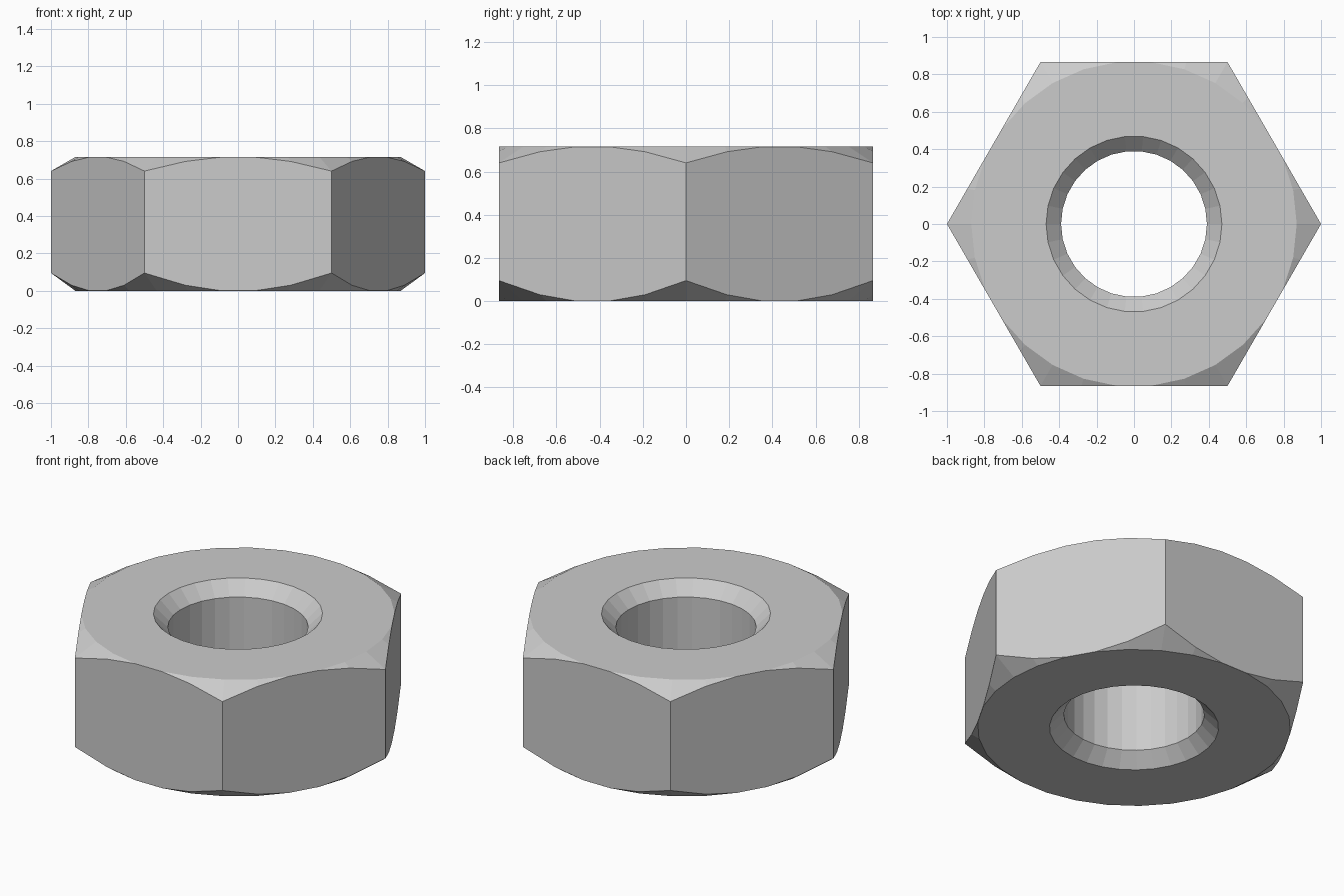
import bpy, bmesh
from math import radians, cos, sin
from mathutils import Vector

cube = bpy.data.objects.get("Cube")
if cube:
    bpy.data.objects.remove(cube, do_unlink=True)

HEIGHT, SEGMENTS = 0.715, 30
BORE, BORE_RIM, RIM = 0.39, 0.47, 0.87   # radii of the hole, its bevel, the flat face
BLANK = 1.2                              # radius before the flats are cut
TOP_SLOPE, BOTTOM_SLOPE = 0.075 / 0.13, 0.095 / 0.13
bevel = BORE_RIM - BORE

steel = bpy.data.materials.new("Steel grey")
steel.use_nodes = True
grey = (0.6, 0.6, 0.6, 1)
steel.diffuse_color = grey
steel.node_tree.nodes["Principled BSDF"].inputs["Base Color"].default_value = grey

# Closed cross-section: bevelled bore and chamfered rim
profile = [
    (BORE, bevel), (BORE_RIM, 0), (RIM, 0),
    (BLANK, (BLANK - RIM) * BOTTOM_SLOPE),
    (BLANK, HEIGHT - (BLANK - RIM) * TOP_SLOPE),
    (RIM, HEIGHT), (BORE_RIM, HEIGHT), (BORE, HEIGHT - bevel),
]

# Turn the cross-section into a round blank
bm = bmesh.new()
rings = []
for i in range(SEGMENTS):
    a = radians(360 * i / SEGMENTS)
    rings.append([bm.verts.new((r * cos(a), r * sin(a), z)) for r, z in profile])
for i, ring in enumerate(rings):
    following = rings[(i + 1) % SEGMENTS]
    for j in range(len(profile)):
        k = (j + 1) % len(profile)
        bm.faces.new((ring[j], following[j], following[k], ring[k]))

# Slice the six flats, closing each cut
for side in range(6):
    a = radians(30 + 60 * side)
    normal = Vector((cos(a), sin(a), 0))
    geom = bm.verts[:] + bm.edges[:] + bm.faces[:]
    bmesh.ops.bisect_plane(bm, geom=geom, dist=1e-5, plane_co=normal * cos(radians(30)),
                           plane_no=normal, clear_outer=True)
    bmesh.ops.holes_fill(bm, edges=[e for e in bm.edges if e.is_boundary], sides=0)
bmesh.ops.remove_doubles(bm, verts=bm.verts[:], dist=1e-4)
bmesh.ops.recalc_face_normals(bm, faces=bm.faces[:])

mesh = bpy.data.meshes.new("hex_nut")
bm.to_mesh(mesh)
bm.free()
mesh.materials.append(steel)
nut = bpy.data.objects.new("hex_nut", mesh)
bpy.context.collection.objects.link(nut)
